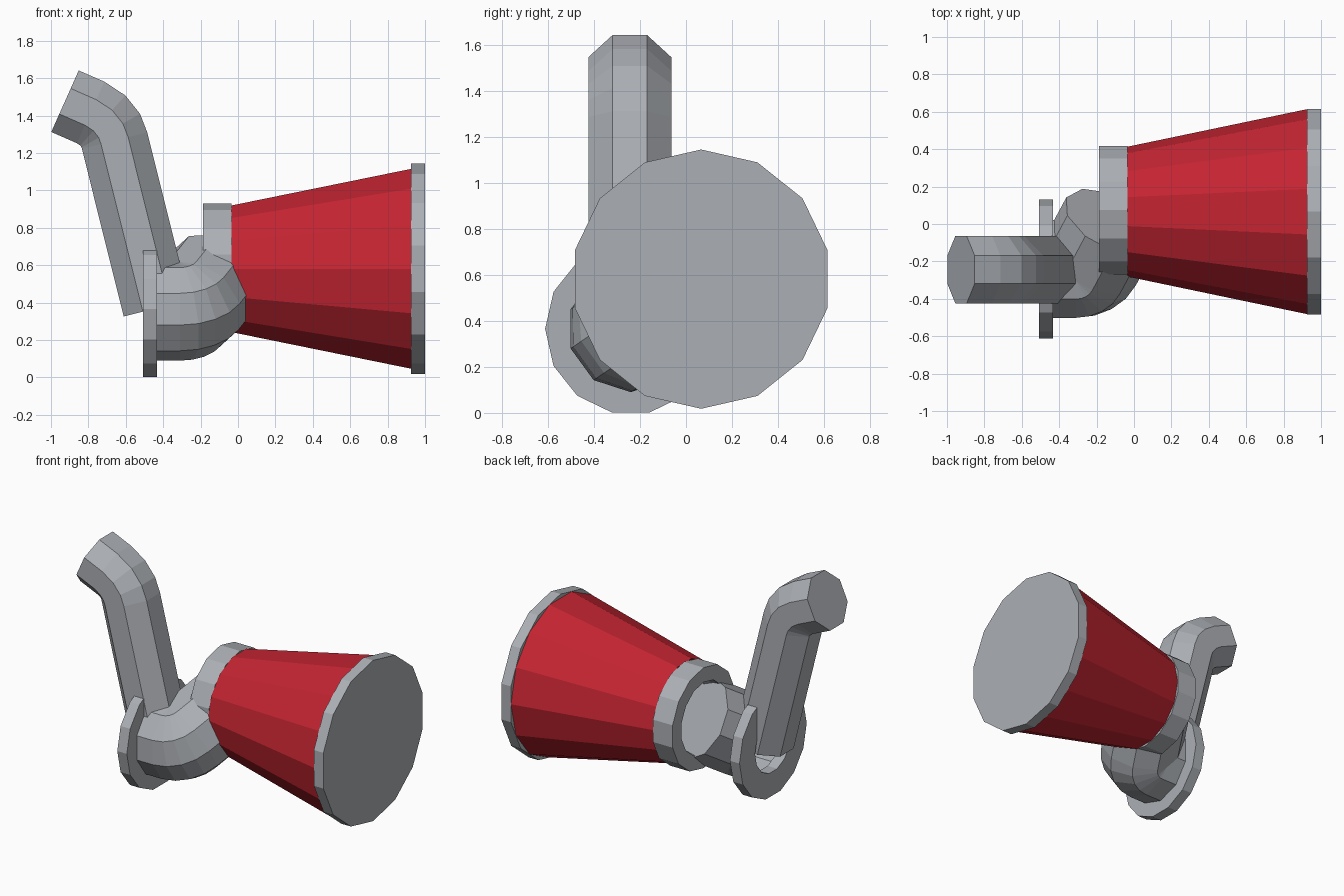
import bpy, math
from mathutils import Vector, Matrix

if "Cube" in bpy.data.objects:
    bpy.data.objects.remove(bpy.data.objects["Cube"])


def material(name, rgb):
    m = bpy.data.materials.new(name)
    m.diffuse_color = (*rgb, 1)
    m.use_nodes = True
    m.node_tree.nodes["Principled BSDF"].inputs["Base Color"].default_value = m.diffuse_color
    return m


GREY = material("grey metal", (0.41, 0.43, 0.46))
RED = material("red paint", (0.55, 0.018, 0.031))


def ring(n, r, offset=0.0):
    """Polygon facing +x; offset in steps from a vertex at the top."""
    return [Vector((0, r * math.sin(2 * math.pi * (i + offset) / n),
                    r * math.cos(2 * math.pi * (i + offset) / n))) for i in range(n)]


def loft(name, rings, mat, cap_start=False, cap_end=False, closed=False):
    """Skin a list of rings, wound counterclockwise around the travel direction."""
    n = len(rings[0])
    verts = [v for r in rings for v in r]
    faces = []
    count = len(rings)
    for k in range(count if closed else count - 1):
        a, b = k * n, ((k + 1) % count) * n
        for i in range(n):
            j = (i + 1) % n
            faces.append((a + i, b + i, b + j, a + j))
    if cap_start:
        faces.append(tuple(range(n)))
    if cap_end:
        faces.append(tuple(reversed(range((count - 1) * n, count * n))))
    me = bpy.data.meshes.new(name)
    me.from_pydata([tuple(v) for v in verts], [], faces)
    me.materials.append(mat)
    me.update()
    ob = bpy.data.objects.new(name, me)
    bpy.context.collection.objects.link(ob)
    return ob


def place(points, centre, rot=None):
    c = Vector(centre)
    return [c + (rot @ p if rot else p) for p in points]


def annulus(name, n, r_out, r_in, x0, x1, y, z, offset):
    o, i = ring(n, r_out, offset), ring(n, r_in, offset)
    return loft(name, [place(o, (x0, y, z)), place(o, (x1, y, z)),
                       place(i, (x1, y, z)), place(i, (x0, y, z))], GREY, closed=True)


# bell: open red cone, front disc and rear collar
BY, BZ = 0.066, 0.581
loft("bell_cone", [place(ring(14, 0.347, 0.5), (-0.036, BY, BZ)),
                   place(ring(14, 0.548, 0.5), (0.926, BY, BZ))], RED)
loft("bell_front_disc", [place(ring(14, 0.563), (0.926, BY, BZ)),
                         place(ring(14, 0.563), (1.0, BY, BZ))], GREY, True, True)
annulus("bell_collar", 14, 0.352, 0.25, -0.188, -0.036, 0.074, BZ - 0.003, 0)

# flange ring at the start of the elbow
PY, PZ = -0.24, 0.365
annulus("flange", 14, 0.372, 0.2, -0.507, -0.433, PY, PZ, 0.5)

# elbow pipe: short straight, bend towards the bell axis, straight into the collar
w = Vector((0, 0.83, 0.557)).normalized()
axis = Vector((1, 0, 0)).cross(w)
section = ring(10, 0.275)
R, bend, xs = 0.085, math.radians(66), -0.31
rings = [place(section, (-0.433, PY, PZ))]
for k in range(5):
    t = bend * k / 4
    rot = Matrix.Rotation(t, 3, axis)
    c = Vector((xs + R * math.sin(t), PY, PZ)) + w * R * (1 - math.cos(t))
    rings.append(place(section, c, rot))
heading = Vector((math.cos(bend), 0, 0)) + w * math.sin(bend)
rings.append(place(section, c + heading * 0.275, rot))
loft("elbow_pipe", rings, GREY, cap_end=True)

# handle: octagonal bar leaning back and curving at the top (x, z, heading angle)
path = [(-0.436, 0.37, 104), (-0.66, 1.267, 104), (-0.68, 1.32, 120),
        (-0.723, 1.374, 138), (-0.788, 1.417, 156), (-0.925, 1.477, 156)]
bar = ring(8, 0.195, 0.5)
loft("handle", [place(bar, (x, PY - 0.004, z), Matrix.Rotation(-math.radians(a), 3, 'Y'))
                for x, z, a in path], GREY, True, True)

# make closed parts face outwards consistently
import bmesh
for ob in bpy.context.collection.objects:
    bm = bmesh.new()
    bm.from_mesh(ob.data)
    bmesh.ops.recalc_face_normals(bm, faces=bm.faces)
    bm.to_mesh(ob.data)
    bm.free()
